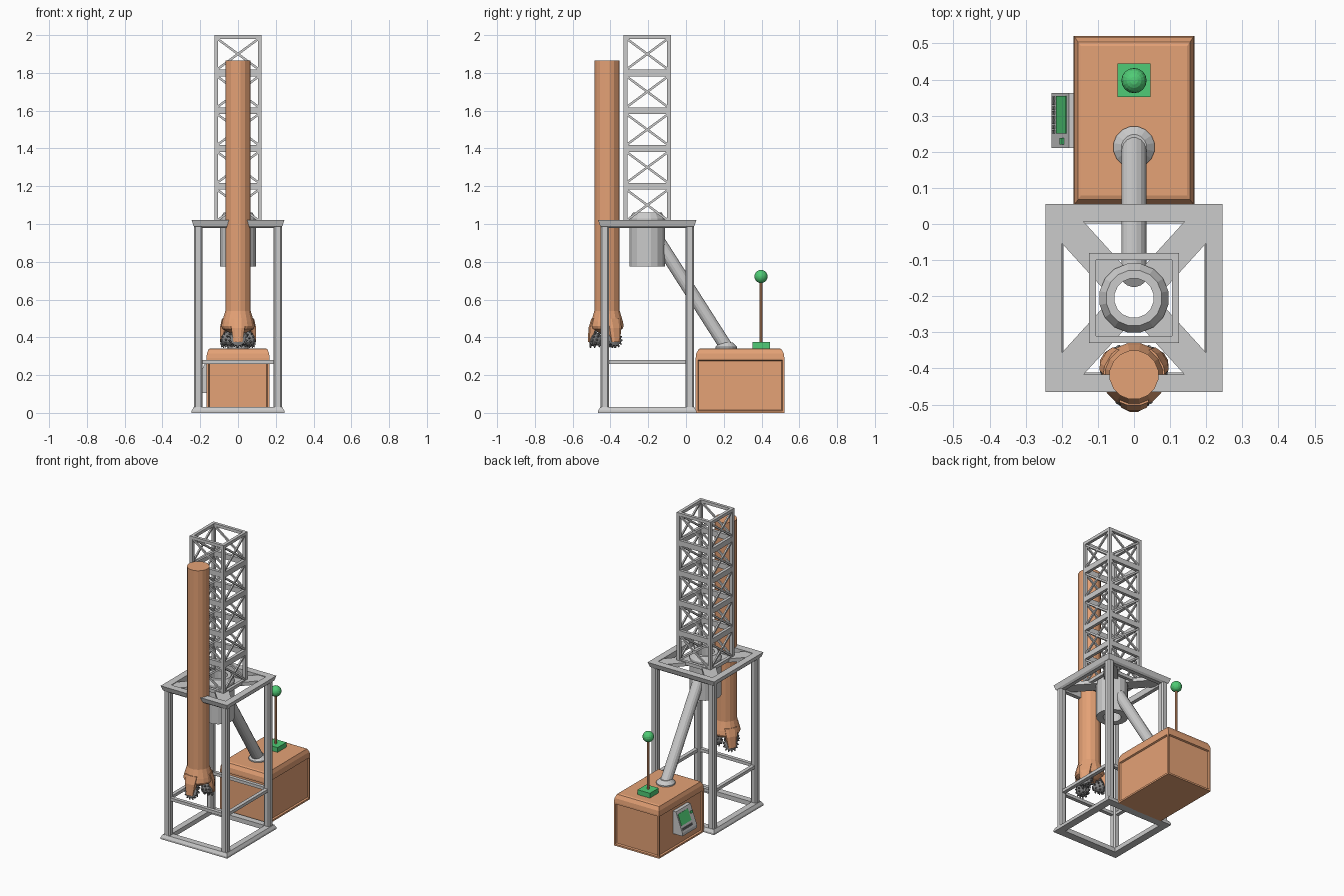
import bpy, bmesh
from math import sin, cos, pi, sqrt, radians
from mathutils import Vector, Matrix

if "Cube" in bpy.data.objects:
    bpy.data.objects.remove(bpy.data.objects["Cube"])


def material(name, rgb):
    m = bpy.data.materials.new(name)
    m.diffuse_color = (*rgb, 1)
    m.use_nodes = True
    m.node_tree.nodes["Principled BSDF"].inputs["Base Color"].default_value = m.diffuse_color
    return m


ORANGE = material("orange_paint", (0.78, 0.36, 0.18))
GREEN = material("green_plastic", (0.08, 0.60, 0.18))
DARK = material("dark_steel", (0.22, 0.22, 0.22))


def finish(bm, name, mat=None):
    bmesh.ops.recalc_face_normals(bm, faces=bm.faces)
    me = bpy.data.meshes.new(name)
    bm.to_mesh(me)
    bm.free()
    ob = bpy.data.objects.new(name, me)
    bpy.context.collection.objects.link(ob)
    if mat:
        me.materials.append(mat)
    return ob


def add_box(bm, lo, hi):
    lo, hi = Vector(lo), Vector(hi)
    mtx = Matrix.Translation((lo + hi) / 2) @ Matrix.Diagonal((*(hi - lo), 1))
    bmesh.ops.create_cube(bm, size=1, matrix=mtx)


def add_beam(bm, a, b, w, h):
    """Rectangular bar between two points, h measured roughly along z."""
    a, b = Vector(a), Vector(b)
    rot = (b - a).to_track_quat('Y', 'Z').to_matrix().to_4x4()
    mtx = Matrix.Translation((a + b) / 2) @ rot @ Matrix.Diagonal((w, (b - a).length, h, 1))
    bmesh.ops.create_cube(bm, size=1, matrix=mtx)


def add_lathe(bm, profile, n, mtx=Matrix(), closed=False):
    """Revolve (radius, z) points with n flat sides; closed makes a hollow ring."""
    off = pi / n
    rings = [[bm.verts.new(mtx @ Vector((r * cos(off + 2 * pi * i / n), r * sin(off + 2 * pi * i / n), z)))
              for i in range(n)] for r, z in profile]
    pairs = list(zip(rings, rings[1:])) + ([(rings[-1], rings[0])] if closed else [])
    for p, q in pairs:
        for i in range(n):
            j = (i + 1) % n
            bm.faces.new((p[i], p[j], q[j], q[i]))
    if not closed:
        bm.faces.new(rings[0][::-1])
        bm.faces.new(rings[-1])


def lathe(name, profile, n, mtx=Matrix(), mat=None, closed=False):
    bm = bmesh.new()
    add_lathe(bm, profile, n, mtx, closed)
    return finish(bm, name, mat)


CY = -0.205                       # centre of frame and tower in y


def square_ring(name, profile, aspect):
    """Rectangular frame from (half width, z) section points."""
    pts = [(r * sqrt(2), z) for r, z in profile]
    return lathe(name, pts, 4, Matrix.Translation((0, CY, 0)) @ Matrix.Diagonal((1, aspect, 1, 1)), closed=True)


# --- support frame: base ring, top ring, posts, mid rails, deck cross
square_ring("base_ring", [(.195, 0), (.245, 0), (.245, .012), (.235, .03), (.195, .03)], 1.06)
square_ring("top_ring", [(.2, .98), (.225, .98), (.236, .99), (.245, 1.02), (.2, 1.02)], 1.06)
bm = bmesh.new()
for sx in (-1, 1):
    for sy in (-1, 1):
        x, y = sx * .21, CY + sy * .225
        add_box(bm, (x - .022, y - .022, .02), (x + .022, y + .022, 1.0))
bmesh.ops.bevel(bm, geom=[e for e in bm.edges if e.calc_length() > .5], offset=.008, segments=1, affect='EDGES')
finish(bm, "frame_posts")
bm = bmesh.new()
for s in (-1, 1):
    add_box(bm, (-.2, CY + s * .225 - .012, .26), (.2, CY + s * .225 + .012, .28))
    add_box(bm, (s * .21 - .012, CY - .22, .26), (s * .21 + .012, CY + .22, .28))
finish(bm, "mid_rails")
bm = bmesh.new()
for sx in (-1, 1):
    for sy in (-1, 1):
        add_beam(bm, (sx * .05, CY + sy * .05, 1.004), (sx * .2, CY + sy * .215, 1.004), .085, .024)
finish(bm, "deck_cross")

# --- hollow turntable drum in the deck
lathe("drum", [(.055, .775), (.097, .775), (.097, 1.03), (.078, 1.06), (.055, 1.06)], 16,
      Matrix.Translation((0, CY, 0)), closed=True)

# --- lattice tower
H = .115
corners = [Vector((sx * H, CY + sy * H, 0)) for sx, sy in ((-1, -1), (1, -1), (1, 1), (-1, 1))]
bm = bmesh.new()
for c in corners:
    add_box(bm, (c.x - .01, c.y - .01, 1.01), (c.x + .01, c.y + .01, 1.99))
finish(bm, "tower_posts")
bars, braces = bmesh.new(), bmesh.new()
up = Vector((0, 0, 1))
for k in range(6):
    z = 1.0 + .2 * k
    lo, hi = (z - .018, z + .018) if 0 < k < 5 else ((1.0, 1.022) if k == 0 else (1.98, 2.0))
    for i in range(4):
        a, b = corners[i], corners[(i + 1) % 4]
        m = (lo + hi) / 2
        add_beam(bars, a + up * m + (a - b).normalized() * .01, b + up * m + (b - a).normalized() * .01, .02, hi - lo)
        if k < 5:
            add_beam(braces, a + up * (z + .015), b + up * (z + .185), .01, .012)
            add_beam(braces, a + up * (z + .185), b + up * (z + .015), .01, .012)
finish(bars, "tower_crossbars")
finish(braces, "tower_braces")

# --- drill pipe with flared head
PY = -.418
at_pipe = Matrix.Translation((0, PY, 0))
lathe("drill_pipe", [(.0685, 1.865), (.0685, .54), (.085, .485), (.09, .46), (.084, .445), (.045, .425)],
      16, at_pipe, ORANGE)

# --- three bit legs and three toothed roller cones
legs, cones, teeth = bmesh.new(), bmesh.new(), bmesh.new()
for ang in (-90, 30, 150):
    spin = at_pipe @ Matrix.Rotation(radians(ang), 4, 'Z')
    vs = []
    for z, r0, r1, w in ((.50, .05, .083, .04), (.45, .06, .098, .036), (.375, .084, .102, .024)):
        vs.append([legs.verts.new(spin @ Vector(p)) for p in
                   ((r0, -w, z), (r1 - .008, -w, z), (r1, -w * .5, z), (r1, w * .5, z), (r1 - .008, w, z), (r0, w, z))])
    for p, q in zip(vs, vs[1:]):
        for i in range(6):
            legs.faces.new((p[i], p[(i + 1) % 6], q[(i + 1) % 6], q[i]))
    legs.faces.new(vs[0])
    legs.faces.new(vs[-1])
    axis = Vector((-.85, 0, -.3)).normalized()
    mtx = spin @ Matrix.Translation((.086, 0, .398)) @ axis.to_track_quat('Z', 'Y').to_matrix().to_4x4()
    add_lathe(cones, [(.026, 0), (.042, .008), (.04, .022), (.028, .048), (.014, .07)], 12, mtx)
    for r, h, n in ((.042, .013, 14), (.035, .034, 11), (.023, .056, 7)):
        for i in range(n):
            a = 2 * pi * (i + .5) / n
            d = Vector((cos(a), sin(a), .3)).normalized()
            t = mtx @ Matrix.Translation((r * cos(a), r * sin(a), h)) @ d.to_track_quat('Z', 'Y').to_matrix().to_4x4()
            add_lathe(teeth, [(.006, -.006), (.005, .006), (.002, .011)], 5, t)
finish(legs, "bit_legs", ORANGE)
finish(cones, "bit_cones", DARK)
finish(teeth, "bit_teeth", DARK)

# --- power unit with chamfered lid and recessed side panels
BY = .286
bm = bmesh.new()
unit = Matrix.Translation((0, BY, 0)) @ Matrix.Diagonal((sqrt(2) * .167, sqrt(2) * .235, 1, 1))
add_lathe(bm, [(1, 0), (1, .29), (.985, .315), (.93, .338), (.88, .342)], 4, unit)
bmesh.ops.recalc_face_normals(bm, faces=bm.faces)
sides = [f for f in bm.faces if abs(f.normal.z) < .01]
bmesh.ops.inset_individual(bm, faces=sides, thickness=.016, depth=0)
bmesh.ops.inset_individual(bm, faces=sides, thickness=.006, depth=-.01)
finish(bm, "power_unit", ORANGE)

# --- slanted feed pipe with flange
a, b = Vector((0, .222, .335)), Vector((0, -.145, .91))
slant = Matrix.Translation(a) @ (b - a).to_track_quat('Z', 'Y').to_matrix().to_4x4()
lathe("feed_pipe", [(.035, 0), (.035, (b - a).length)], 16, slant)
lathe("feed_flange", [(.058, .335), (.058, .35), (.035, .372)], 16, Matrix.Translation((0, .213, 0)))

# --- beacon
bm = bmesh.new()
add_box(bm, (-.045, .352, .338), (.045, .445, .374))
finish(bm, "beacon_base", GREEN)
lathe("beacon_stalk", [(.009, .37), (.009, .7)], 10, Matrix.Translation((0, .397, 0)), ORANGE)
bm = bmesh.new()
bmesh.ops.create_uvsphere(bm, u_segments=16, v_segments=10, radius=.035, matrix=Matrix.Translation((0, .397, .722)))
finish(bm, "beacon_ball", GREEN)

# --- sloping control panel on the left side
bm = bmesh.new()
section = [(-.155, .255), (-.18, .255), (-.228, .125), (-.228, .105), (-.155, .105)]
ends = [[bm.verts.new((x, y, z)) for x, z in section] for y in (.21, .363)]
for i in range(5):
    j = (i + 1) % 5
    bm.faces.new((ends[0][i], ends[0][j], ends[1][j], ends[1][i]))
bm.faces.new(ends[0])
bm.faces.new(ends[1])
finish(bm, "control_panel")

top, low = Vector((-.18, 0, .255)), Vector((-.228, 0, .125))
slope = low - top


def on_panel(bm, y0, y1, t0, t1, h):
    """Raised bar on the slope: t runs from top edge (0) to low edge (1)."""
    p, q = top + slope * t0, top + slope * t1
    nrm = Vector((slope.z, 0, -slope.x)).normalized()
    mid = (p + q) / 2 + Vector((0, (y0 + y1) / 2, 0))
    rot = Matrix((Vector((0, 1, 0)), slope.normalized(), nrm)).transposed().to_4x4()
    bmesh.ops.create_cube(bm, size=1, matrix=Matrix.Translation(mid) @ rot
                          @ Matrix.Diagonal((y1 - y0, (q - p).length, h, 1)))


bm = bmesh.new()
on_panel(bm, .25, .354, .14, .68, .006)
on_panel(bm, .220, .238, .3, .42, .012)
finish(bm, "panel_screen_and_switch", GREEN)
bm = bmesh.new()
for i in range(8):
    on_panel(bm, .25 + i * .0132, .26 + i * .0132, .8, .9, .01)
finish(bm, "panel_buttons", DARK)
